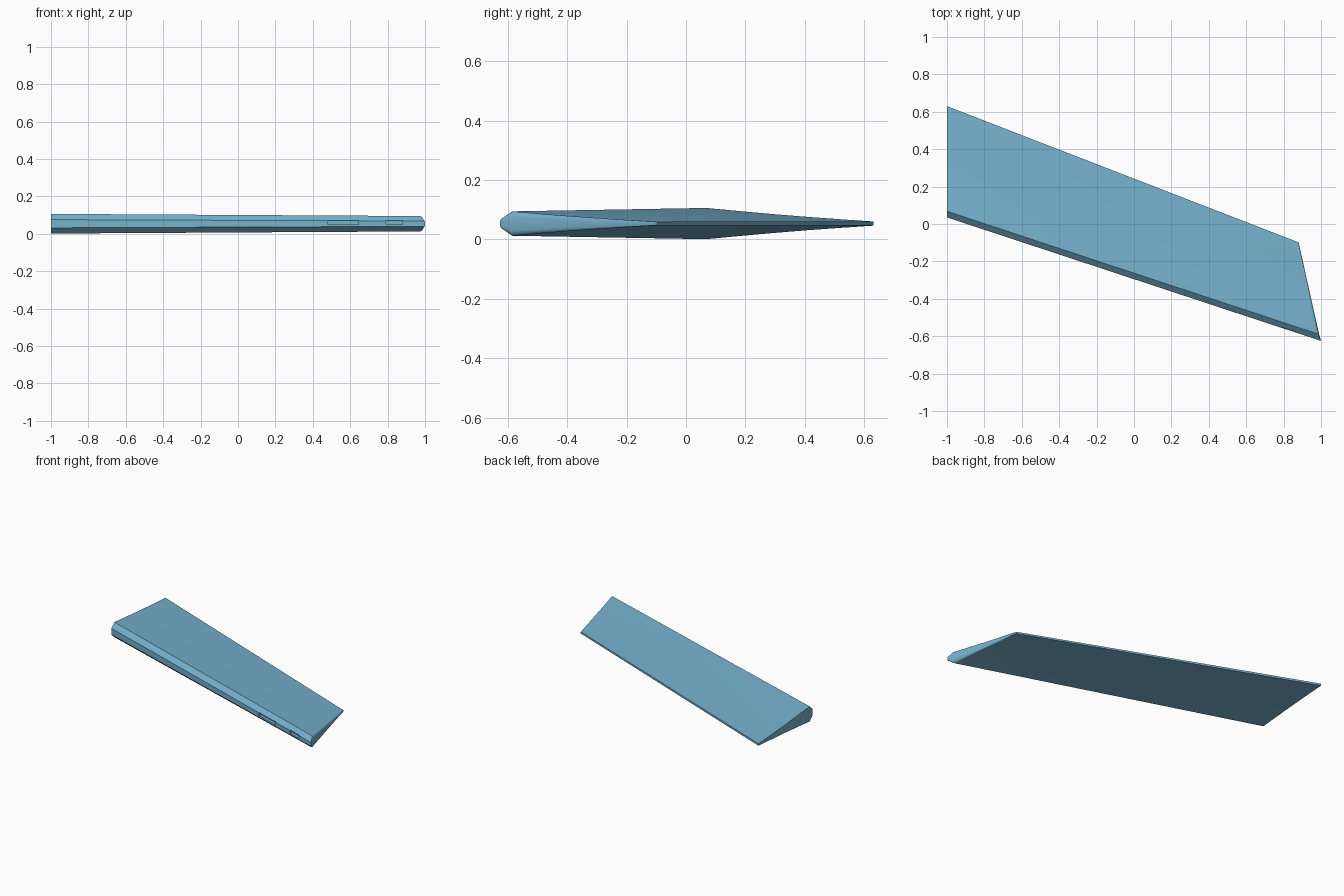
import bpy, bmesh, math
from mathutils import Vector

if "Cube" in bpy.data.objects:
    bpy.data.objects.remove(bpy.data.objects["Cube"])

blue = bpy.data.materials.new("sky blue")
blue.diffuse_color = (0.18, 0.44, 0.61, 1)
blue.use_nodes = True
blue.node_tree.nodes["Principled BSDF"].inputs["Base Color"].default_value = blue.diffuse_color
MID = 0.0535

# Half sections from nose to trailing edge: (x, y, half thickness)
chord = [0, 0.2, 0.4, 0.6, 0.8, 1]


def section(nose, shoulder, trail):
    pts = [Vector(nose)]
    a, b = Vector(shoulder), Vector(trail)
    for t in chord:
        p = a.lerp(b, t)
        p.z -= 0.05 * a.z * math.sin(math.pi * t)   # slight hollow aft
        pts.append(p)
    return pts


root = section((-1, 0.035, 0.022), (-1, 0.068, 0.0525), (-1, 0.63, 0.007))
tip = section((1, -0.625, 0.014), (0.99, -0.59, 0.041), (0.88, -0.098, 0.006))

# Spanwise rings, the last ones rounding over the tip
rings = [root]
R = 0.45
for i in range(5):
    a = math.radians(i * 20)
    ring = []
    for p in tip:
        drop = R * p.z * (1 - math.sin(a))
        k = 0.5 + 0.5 * math.cos(a)
        # slide inboard along the sweep
        ring.append(Vector((p.x - drop, p.y + 0.33 * drop, p.z * k)))
    rings.append(ring)

bm = bmesh.new()
top = [[bm.verts.new((p.x, p.y, MID + p.z)) for p in r] for r in rings]
low = [[bm.verts.new((p.x, p.y, MID - p.z)) for p in r] for r in rings]
n = len(root)
for i in range(len(rings) - 1):
    for s in (top, low):
        for j in range(n - 1):
            bm.faces.new((s[i][j], s[i + 1][j], s[i + 1][j + 1], s[i][j + 1]))
    for j in (0, n - 1):                    # nose and trailing strips
        bm.faces.new((top[i][j], top[i + 1][j], low[i + 1][j], low[i][j]))
for i in (0, -1):                           # end caps
    for j in range(n - 1):
        bm.faces.new((top[i][j], top[i][j + 1], low[i][j + 1], low[i][j]))
bmesh.ops.recalc_face_normals(bm, faces=bm.faces)
mesh = bpy.data.meshes.new("wing")
bm.to_mesh(mesh)
bm.free()
mesh.materials.append(blue)
wing = bpy.data.objects.new("wing", mesh)
bpy.context.collection.objects.link(wing)
bpy.context.view_layer.objects.active = wing
wing.select_set(True)


# Shallow slots in the nose face
def slot(x0, x1):
    m = bpy.data.meshes.new("slot_cutter")
    b = bmesh.new()
    bmesh.ops.create_cube(b, size=1)
    for v in b.verts:
        x = x0 if v.co.x < 0 else x1
        y = 0.035 - 0.33 * (x + 1) + (0.022 if v.co.y > 0 else -0.03)
        v.co = (x, y, MID + 0.006 + v.co.z * 0.021)
    bmesh.ops.recalc_face_normals(b, faces=b.faces)
    b.to_mesh(m)
    b.free()
    m.materials.append(blue)
    cutter = bpy.data.objects.new("slot_cutter", m)
    cutter.hide_render = True
    bpy.context.collection.objects.link(cutter)
    mod = wing.modifiers.new("slot", 'BOOLEAN')
    mod.operation = 'DIFFERENCE'
    mod.solver = 'EXACT'
    mod.object = cutter
    bpy.ops.object.modifier_apply(modifier=mod.name)
    bpy.data.objects.remove(cutter)


slot(0.48, 0.645)
slot(0.79, 0.88)
bpy.ops.object.shade_smooth_by_angle(angle=math.radians(30))
